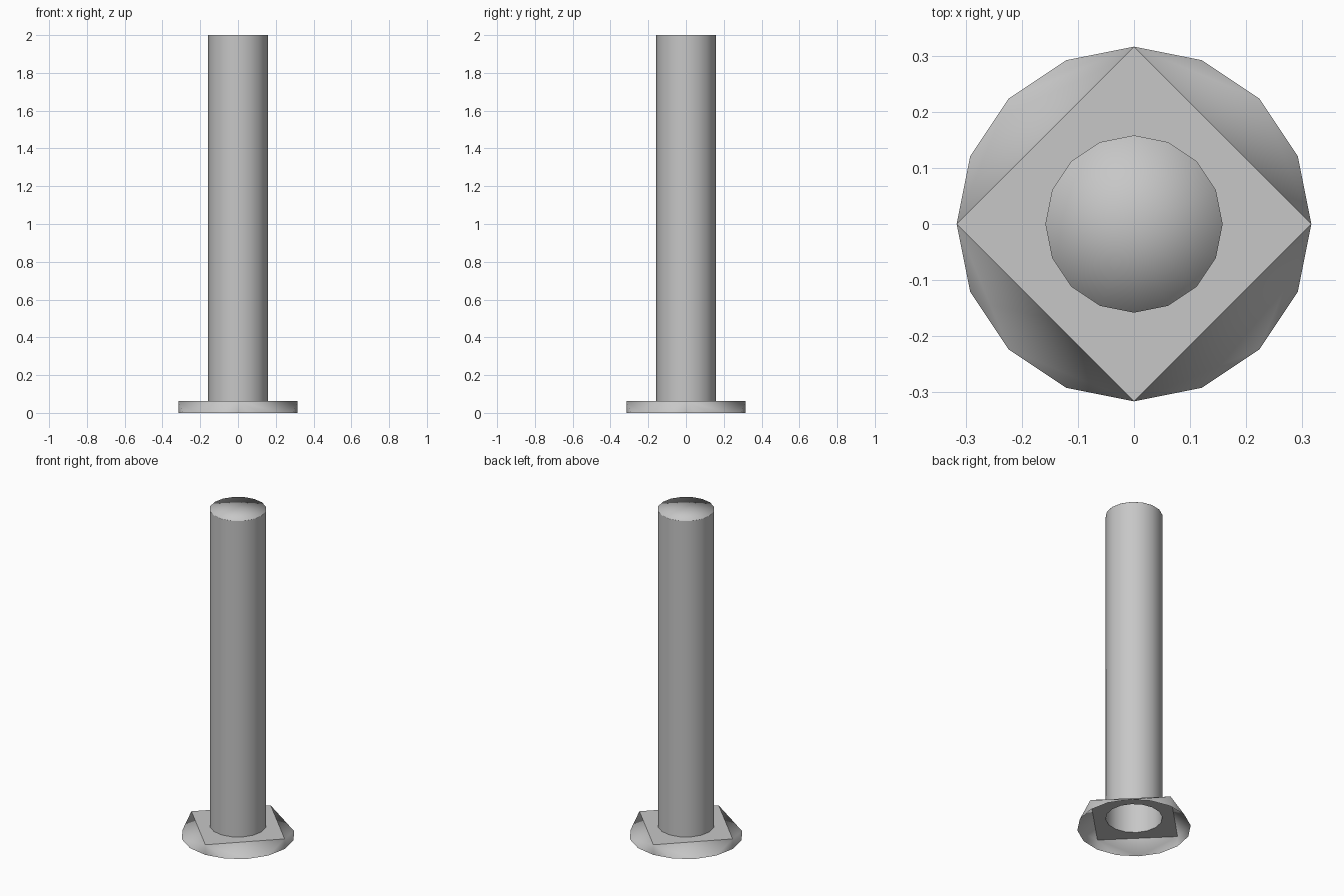
import bpy, math

if "Cube" in bpy.data.objects:
    bpy.data.objects.remove(bpy.data.objects["Cube"])

SIDES = 16
R_POST, R_FOOT = 0.158, 0.316
Z_PLATE, Z_TOP = 0.062, 2.0

grey = bpy.data.materials.new("plain grey")
grey.diffuse_color = (0.57, 0.57, 0.57, 1)
grey.use_nodes = True
grey.node_tree.nodes["Principled BSDF"].inputs["Base Color"].default_value = grey.diffuse_color


def ring(n, r, z):
    return [(r * math.cos(2 * math.pi * i / n), r * math.sin(2 * math.pi * i / n), z)
            for i in range(n)]


def make(name, verts, faces, smooth):
    me = bpy.data.meshes.new(name)
    me.from_pydata(verts, [], faces)
    me.materials.append(grey)
    for p in me.polygons:
        p.use_smooth = smooth(p.index)
    ob = bpy.data.objects.new(name, me)
    bpy.context.collection.objects.link(ob)
    return ob


# Post: open tube with a softly shaded flat cap; the tight ring keeps the side shading straight
zs = [Z_PLATE, Z_TOP - 0.003, Z_TOP]
verts = [v for z in zs for v in ring(SIDES, R_POST, z)] + [(0, 0, Z_TOP)]
faces = []
for k in range(2):
    for i in range(SIDES):
        j = (i + 1) % SIDES
        a, b = k * SIDES, (k + 1) * SIDES
        faces.append((a + i, a + j, b + j, b + i))
top = 2 * SIDES
faces += [(top + i, top + (i + 1) % SIDES, len(verts) - 1) for i in range(SIDES)]
make("post", verts, faces, lambda i: True)


# Foot: square plate with a round hole, and a skirt spreading to a round open rim
def fan_band(corner0, ring0, outward):
    """Triangles joining the four square corners to a sixteen-sided ring."""
    out = []
    for q in range(4):
        a, b = corner0 + q, corner0 + (q + 1) % 4
        p = [ring0 + (q * 4 + s) % SIDES for s in range(5)]
        out += [(a, p[0], p[1]), (a, p[1], p[2]), (a, p[2], b),
                (b, p[2], p[3]), (b, p[3], p[4])]
    return out if outward else [f[::-1] for f in out]


verts = ring(4, R_FOOT, Z_PLATE) + ring(SIDES, R_POST, Z_PLATE) + ring(SIDES, R_FOOT, 0)
plate = fan_band(0, 4, False)
skirt = fan_band(0, 4 + SIDES, True)
make("foot", verts, plate + skirt, lambda i: i >= len(plate))
